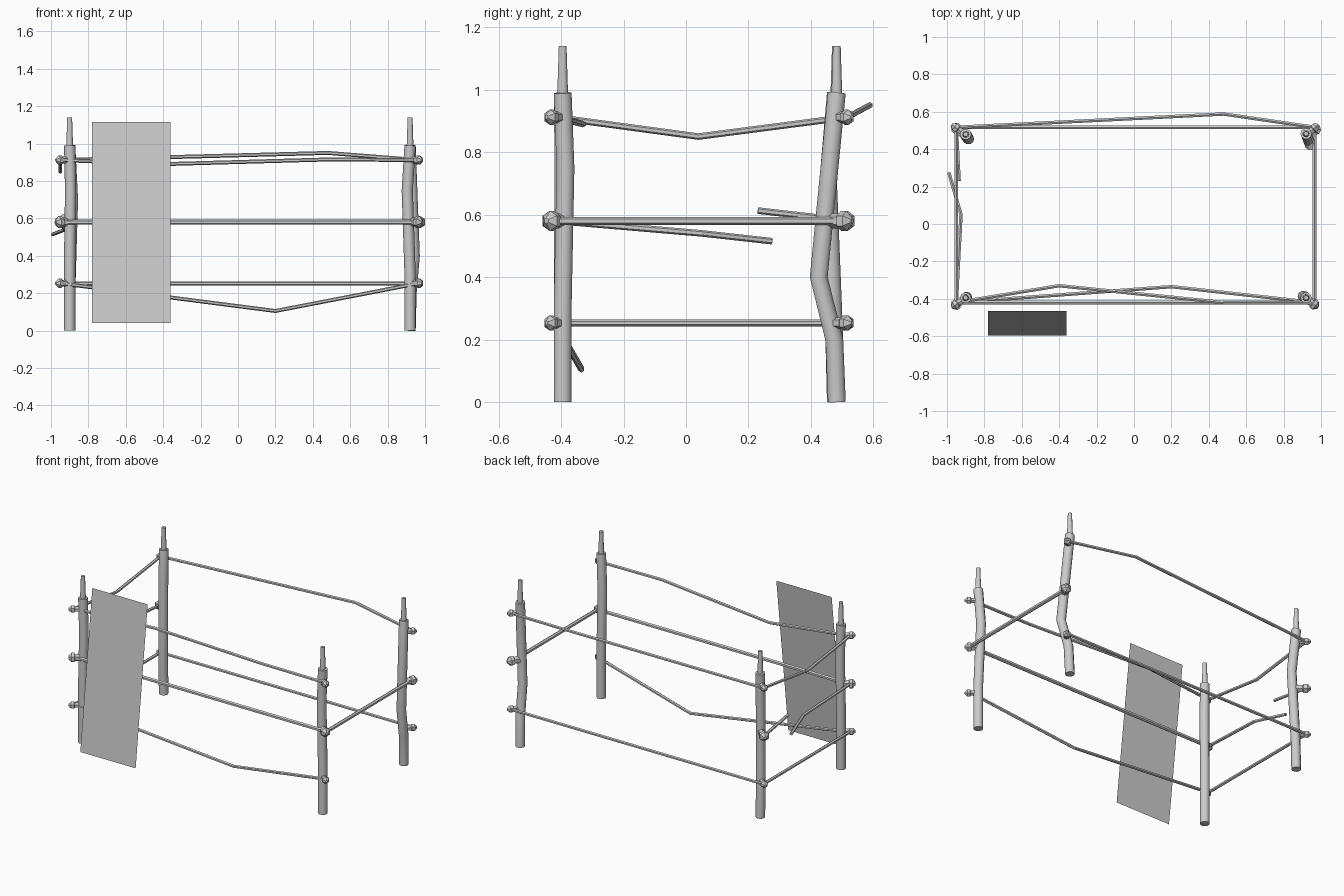
import bpy, bmesh, math
from mathutils import Vector

cube = bpy.data.objects.get("Cube")
if cube:
    bpy.data.objects.remove(cube, do_unlink=True)

grey = bpy.data.materials.new("plain_grey")
grey.use_nodes = True
colour = (0.6, 0.6, 0.6, 1)
grey.diffuse_color = colour
grey.node_tree.nodes["Principled BSDF"].inputs["Base Color"].default_value = colour


def add_object(name, bm, smooth=False):
    mesh = bpy.data.meshes.new(name)
    bm.to_mesh(mesh)
    bm.free()
    mesh.materials.append(grey)
    obj = bpy.data.objects.new(name, mesh)
    bpy.context.collection.objects.link(obj)
    if smooth:
        bpy.ops.object.select_all(action='DESELECT')
        obj.select_set(True)
        bpy.context.view_layer.objects.active = obj
        bpy.ops.object.shade_smooth_by_angle(angle=math.radians(50))
    return obj


def tube(name, path, radii, sides, smooth=False):
    """Sweep a polygon along a path, with one radius per path point."""
    pts = [Vector(p) for p in path]
    if not isinstance(radii, (list, tuple)):
        radii = [radii] * len(pts)
    bm = bmesh.new()
    along = pts[-1] - pts[0]
    ref = Vector((1, 0, 0)) if abs(along.normalized().z) > 0.8 else Vector((0, 0, 1))
    rings = []
    for i, (p, r) in enumerate(zip(pts, radii)):
        t = (pts[min(i + 1, len(pts) - 1)] - pts[max(i - 1, 0)]).normalized()
        u = (ref - t * ref.dot(t)).normalized()
        v = t.cross(u)
        angles = [2 * math.pi * k / sides for k in range(sides)]
        rings.append([bm.verts.new(p + (u * math.cos(a) + v * math.sin(a)) * r)
                      for a in angles])
    for a, b in zip(rings, rings[1:]):
        for k in range(sides):
            n = (k + 1) % sides
            bm.faces.new((a[k], a[n], b[n], b[k]))
    bm.faces.new(rings[0][::-1])
    bm.faces.new(rings[-1])
    return add_object(name, bm, smooth)


# Corner posts: crooked trunks with a thin pin on top
POSTS = {
    "front_right": [(-.90, -.395, 0), (-.90, -.395, .4), (-.895, -.392, .75), (-.90, -.395, .99)],
    "front_left": [(.92, -.395, 0), (.92, -.395, .3), (.905, -.386, .75), (.92, -.395, .99)],
    "back_right": [(-.90, .48, 0), (-.90, .475, .2), (-.885, .455, .7), (-.90, .48, .99)],
    "back_left": [(.92, .483, 0), (.925, .475, .2), (.942, .425, .4), (.92, .483, .99)],
}
for corner, path in POSTS.items():
    top = Vector(path[-1])
    pin = [top, top + Vector((0, 0, .15))]
    tube(corner + "_post", path + pin, [.03] * len(path) + [.018, .013], 10, True)


def post_axis(path, z):
    for a, b in zip(path, path[1:]):
        if a[2] <= z <= b[2]:
            return Vector(a).lerp(Vector(b), (z - a[2]) / (b[2] - a[2]))


# Pegs through the posts, with a faceted head on the outer corner
LOW, MID, HIGH = .253, .58, .912
for corner, path in POSTS.items():
    tip_x = .985 if corner.endswith("left") else -.975
    tip_y = -.447 if corner.startswith("front") else .532
    for level, z, r in (("low", LOW, .018), ("middle", MID, .024), ("high", HIGH, .018)):
        start = post_axis(path, z)
        tip = Vector((tip_x, tip_y, z))
        stops = [start.lerp(tip, f) for f in (0, .55, .6, .8, 1)]
        tube(f"{corner}_{level}_peg", stops, [r, r, r * 1.35, r * 1.35, r * .4], 6)

# Rails between the posts, some of them bent or broken
L, R, F, B = .965, -.95, -.42, .517
RAILS = {
    "front_high_rail": [(R, F, HIGH), (-.4, -.33, .89), (.48, F, .915), (L, F, HIGH)],
    "front_middle_rail": [(R, F, MID), (L, F, MID)],
    "front_low_rail": [(R, F, LOW), (.2, -.335, .105), (L, F, LOW)],
    "back_high_rail": [(R, B, HIGH), (.48, .588, .95), (L, B, HIGH)],
    "back_low_rail": [(R, B, LOW), (L, B, LOW)],
    "left_middle_rail": [(L, F, MID), (L, B, MID)],
    "right_high_rail": [(R, F, HIGH), (R, .04, .85), (R, B, HIGH)],
    "right_low_rail": [(R, F, LOW), (R, B, LOW)],
    "broken_rail_front": [(R, F, MID), (-.925, .05, .54), (-.99, .275, .515)],
    "broken_rail_back": [(R, B, MID), (-.935, .23, .613)],
}
for name, path in RAILS.items():
    tube(name, path, .013 if "middle" in name else .0105, 6)

# Thin leaning board at the front
bm = bmesh.new()
corners = [(-.78, -.595, .04), (-.36, -.595, .04), (-.36, -.465, 1.115), (-.78, -.465, 1.115)]
bm.faces.new([bm.verts.new(c) for c in corners])
add_object("leaning_board", bm)
